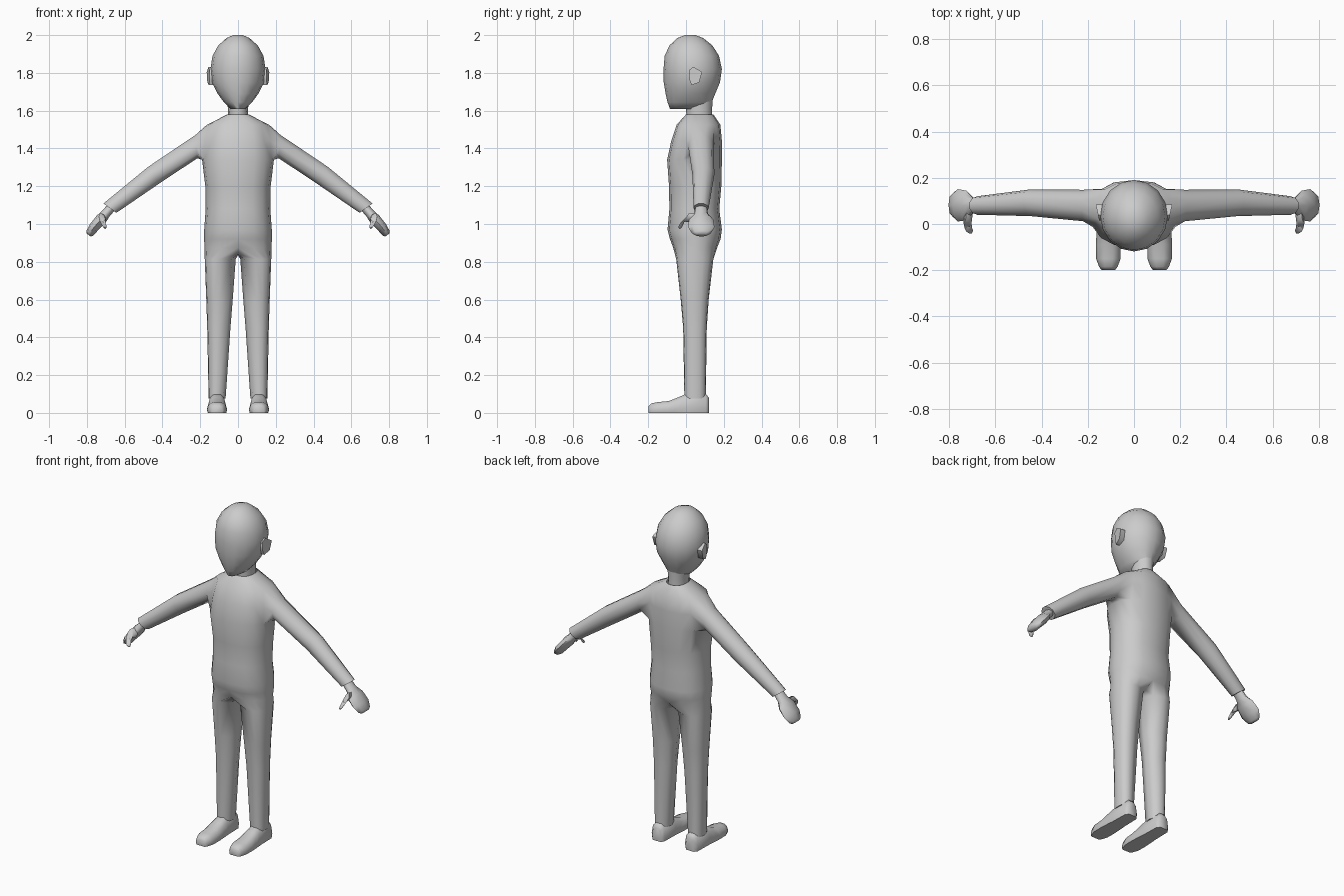
import bpy, bmesh
from math import sin, cos, radians, pi
from mathutils import Vector as V

if "Cube" in bpy.data.objects:
    bpy.data.objects.remove(bpy.data.objects["Cube"])


def finish(name, bm, mirror=False):
    bmesh.ops.recalc_face_normals(bm, faces=bm.faces)
    me = bpy.data.meshes.new(name)
    bm.to_mesh(me)
    bm.free()
    ob = bpy.data.objects.new(name, me)
    bpy.context.collection.objects.link(ob)
    bpy.ops.object.select_all(action='DESELECT')
    ob.select_set(True)
    bpy.context.view_layer.objects.active = ob
    bpy.ops.object.shade_smooth_by_angle(angle=radians(60))
    if mirror:
        m = ob.modifiers.new("Mirror", 'MIRROR')
        m.use_clip = True
        m.merge_threshold = 0.0005
    return ob


def verts(bm, pts):
    return [bm.verts.new(p) for p in pts]


def skin(bm, a, b, closed=True):
    n = len(a)
    for i in range(n if closed else n - 1):
        j = (i + 1) % n
        bm.faces.new((a[i], a[j], b[j], b[i]))


def loft(bm, rings):
    rows = [verts(bm, r) for r in rings]
    for a, b in zip(rows, rows[1:]):
        skin(bm, a, b)
    bm.faces.new(rows[0])
    bm.faces.new(rows[-1])


def ring(c, u, v, n):
    c, u, v = V(c), V(u), V(v)
    return [c + u * cos(2 * pi * i / n) + v * sin(2 * pi * i / n) for i in range(n)]


def flat_ring(z, rx, yf, yb, n):
    return ring((0, (yf + yb) / 2, z), (rx, 0, 0), (0, (yb - yf) / 2, 0), n)


def spow(x, p):
    return abs(x) ** p * (1 if x >= 0 else -1)


# Body: half torso with leg and arm grown from it, then mirrored
bm = bmesh.new()
torso = [(1.58, .057, 0, .145), (1.525, .165, -.05, .182), (1.44, .182, -.078, .19),
         (1.34, .19, -.1, .19), (1.2, .173, -.09, .187), (1.08, .171, -.088, .176),
         (.97, .179, -.098, .19), (.92, .179, -.085, .183), (.875, .178, -.068, .165)]
rows = []
for z, rx, yf, yb in torso:
    pts = []
    for i in range(9):
        a = radians(-90 + 22.5 * i)
        x = 0 if i in (0, 8) else rx * spow(cos(a), .8)
        pts.append((x, (yf + yb) / 2 + (yb - yf) / 2 * spow(sin(a), .95), z))
    rows.append(verts(bm, pts))
for r, (a, b) in enumerate(zip(rows, rows[1:])):
    for i in range(8):
        if not (r in (1, 2) and 3 <= i <= 5):      # leave the arm hole open
            bm.faces.new((a[i], a[i + 1], b[i + 1], b[i]))

# Leg
prev = rows[-1] + verts(bm, [(0, .1, .84), (0, .05, .835), (0, 0, .84)])
for z, xi, xo, yf, yb in [(.815, .012, .176, -.052, .145), (.6, .028, .168, -.028, .12),
                          (.45, .04, .163, -.015, .11), (.1, .064, .156, -.009, .105),
                          (.075, .066, .155, -.009, .105)]:
    angs = [-90 + 22.5 * i for i in range(9)] + [135, 180, 225]
    cur = verts(bm, [((xi + xo) / 2 + (xo - xi) / 2 * spow(cos(radians(a)), .85),
                      (yf + yb) / 2 + (yb - yf) / 2 * spow(sin(radians(a)), .85), z) for a in angs])
    skin(bm, prev, cur)
    prev = cur
bm.faces.new(prev)

# Arm
T, M, B = rows[1:4]
prev = [T[3], T[4], T[5], T[6], M[6], B[6], B[5], B[4], B[3], M[3]]
for xt, zt, xb, zb, y0, y1 in [(.225, 1.475, .215, 1.345, .012, .148), (.477, 1.305, .414, 1.213, .034, .15),
                               (.714, 1.11, .642, 1.058, .04, .12)]:
    c = V(((xt + xb) / 2, (y0 + y1) / 2, (zt + zb) / 2))
    up = V(((xt - xb) / 2, 0, (zt - zb) / 2))
    cur = verts(bm, [c + V((0, (y1 - y0) / 2, 0)) * cos(radians(144 - 36 * k))
                     + up * sin(radians(144 - 36 * k)) for k in range(10)])
    skin(bm, prev, cur)
    prev = cur
bm.faces.new(prev)
finish("body", bm, True)

# Head
bm = bmesh.new()
loft(bm, [flat_ring(*r, 16) for r in [
    (2.0, .025, -.005, .05), (1.985, .06, -.045, .09), (1.945, .105, -.088, .14), (1.89, .135, -.113, .175),
    (1.82, .146, -.119, .19), (1.75, .138, -.118, .18), (1.69, .108, -.108, .155),
    (1.645, .075, -.098, .137), (1.61, .04, -.085, .125)]])
finish("head", bm)

# Neck
bm = bmesh.new()
loft(bm, [flat_ring(*r, 12) for r in [(1.7, .065, 0, .145), (1.61, .053, 0, .138), (1.54, .056, .005, .14)]])
finish("neck", bm)

# Ears
bm = bmesh.new()
side = [(.015, 1.815), (.04, 1.832), (.085, 1.805), (.07, 1.75), (.03, 1.735), (.018, 1.765)]
loft(bm, [[(.11, y, z) for y, z in side], [(.147 + y * .22, y, z) for y, z in side]])
finish("ear", bm, True)

# Hands: flat mitten plus thumb
bm = bmesh.new()
loft(bm, [ring((x, yc, z), (0, w, 0), (.8 * t, 0, .6 * t), 8) for x, z, yc, w, t in [
    (.66, 1.1, .08, .03, .024), (.7, 1.055, .08, .036, .025), (.725, 1.025, .08, .064, .03),
    (.762, .983, .081, .07, .027), (.785, .951, .082, .05, .022), (.791, .942, .082, .032, .014)]])
finish("hand", bm, True)
bm = bmesh.new()
loft(bm, [ring(c, (.8 * t, 0, .3 * t), w, 6) for c, t, w in [
    ((.715, .045, 1.03), .022, (0, .012, .025)), ((.72, .005, 1.035), .022, (0, .012, .022)),
    ((.717, -.018, 1.012), .02, (0, .017, .016)), ((.708, -.028, .99), .016, (0, .014, .008)),
    ((.705, -.029, .978), .008, (0, .007, .003))]])
finish("thumb", bm, True)

# Feet: flat-soled section swept from heel to toe
bm = bmesh.new()
prof = [(-.9, 0), (-1, .3), (-.8, .8), (-.35, 1), (.35, 1), (.8, .8), (1, .3), (.9, 0)]
loft(bm, [[(.111 + hw * px, y, h * pz) for px, pz in prof] for y, hw, h in [
    (.122, .028, .08), (.105, .044, .1), (.0, .047, .1), (-.04, .051, .083),
    (-.09, .054, .063), (-.15, .053, .057), (-.185, .04, .05), (-.198, .03, .036)]])
finish("foot", bm, True)
